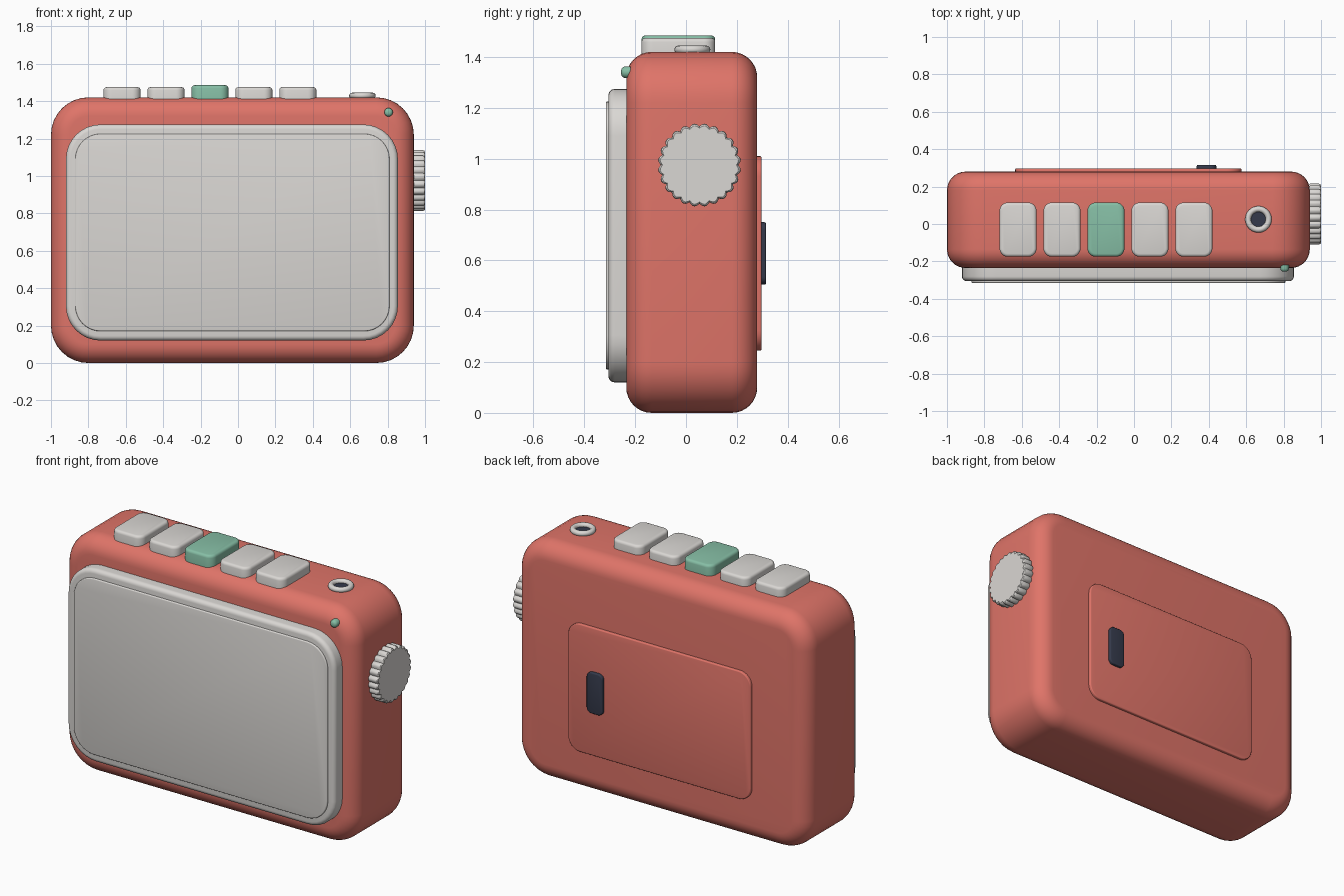
import bpy, bmesh, math
from mathutils import Matrix, Vector

if "Cube" in bpy.data.objects:
    bpy.data.objects.remove(bpy.data.objects["Cube"])


def material(name, rgb):
    m = bpy.data.materials.new(name)
    m.diffuse_color = (*rgb, 1)
    m.use_nodes = True
    m.node_tree.nodes["Principled BSDF"].inputs["Base Color"].default_value = m.diffuse_color
    return m


CORAL = material("coral", (0.74, 0.175, 0.14))
CREAM = material("warm white", (0.70, 0.68, 0.655))
GREEN = material("mint green", (0.24, 0.52, 0.38))
NAVY = material("dark navy", (0.035, 0.042, 0.07))

# Local u, v, depth axes for each direction a part can face
FACING = {
    "front": Matrix(((1, 0, 0), (0, 0, -1), (0, 1, 0))),
    "back": Matrix(((-1, 0, 0), (0, 0, 1), (0, 1, 0))),
    "top": Matrix.Identity(3),
    "right": Matrix(((0, 0, 1), (1, 0, 0), (0, 1, 0))),
}


def loft(name, rings, facing, origin, mat, closed=False):
    """Skin rings of (u, v, depth) points; cap both ends unless closed into a loop."""
    bm = bmesh.new()
    rot = FACING[facing]
    loops = [[bm.verts.new(rot @ Vector(p)) for p in ring] for ring in rings]
    n = len(loops[0])
    pairs = list(zip(loops, loops[1:]))
    if closed:
        pairs.append((loops[-1], loops[0]))
    else:
        bm.faces.new(loops[0][::-1])
        bm.faces.new(loops[-1])
    for a, b in pairs:
        for i in range(n):
            j = (i + 1) % n
            bm.faces.new((a[i], a[j], b[j], b[i]))
    bmesh.ops.recalc_face_normals(bm, faces=bm.faces)
    mesh = bpy.data.meshes.new(name)
    bm.to_mesh(mesh)
    bm.free()
    obj = bpy.data.objects.new(name, mesh)
    obj.location = origin
    mesh.materials.append(mat)
    bpy.context.collection.objects.link(obj)
    bpy.ops.object.select_all(action="DESELECT")
    obj.select_set(True)
    bpy.context.view_layer.objects.active = obj
    bpy.ops.object.shade_smooth_by_angle(angle=math.radians(35))
    return obj


def rounded_rect(w, h, r, inset, depth, steps=8):
    r2 = max(r - inset, 0.003)
    cx, cy = w / 2 - inset - r2, h / 2 - inset - r2
    pts = []
    for q, (sx, sy) in enumerate(((1, 1), (-1, 1), (-1, -1), (1, -1))):
        for k in range(steps + 1):
            a = math.pi / 2 * (q + k / steps)
            pts.append((sx * cx + r2 * math.cos(a), sy * cy + r2 * math.sin(a), depth))
    return pts


def slab(name, w, h, r, depth, facing, origin, mat, edge, both=False, steps=5):
    """Rounded rectangle pushed out by depth, with a rounded outer edge."""
    quarter = [math.pi / 2 * k / steps for k in range(steps + 1)]
    prof = [(edge * (1 - math.cos(a)), depth - edge * (1 - math.sin(a))) for a in quarter]
    if both:
        prof = [(i, depth - d) for i, d in reversed(prof)] + prof
    else:
        prof = [(0, 0)] + prof
    rings = [rounded_rect(w, h, r, i, d) for i, d in prof]
    return loft(name, rings, facing, origin, mat)


def circle(r, depth, n=32):
    return [(r * math.cos(2 * math.pi * i / n), r * math.sin(2 * math.pi * i / n), depth)
            for i in range(n)]


# Case
slab("case", 1.94, 1.42, 0.2, 0.515, "front", (-0.03, 0.28, 0.71), CORAL, 0.1, both=True, steps=8)

# Screen frame and raised screen
slab("screen_frame", 1.775, 1.155, 0.185, 0.09, "front", (-0.0325, -0.215, 0.6975), CREAM, 0.025)
slab("screen", 1.68, 1.055, 0.135, 0.03, "front", (-0.03, -0.285, 0.6975), CREAM, 0.006, steps=3)

# Row of top buttons, the middle one taller and green
for i in range(5):
    mid = i == 2
    slab(f"button_{i + 1}", 0.198, 0.29, 0.045, 0.085 if mid else 0.075, "top",
         (-0.62 + 0.235 * i, -0.03, 1.40), GREEN if mid else CREAM, 0.016, steps=3)

# Headphone socket: rounded ring with a dark hole
ring = [circle(0.055 + 0.016 * math.cos(a), 0.029 + 0.016 * math.sin(a))
        for a in (2 * math.pi * k / 12 for k in range(12))]
loft("socket_ring", ring, "top", (0.665, 0.025, 1.40), CREAM, closed=True)
loft("socket_hole", [circle(0.05, 0), circle(0.05, 0.026)], "top", (0.665, 0.025, 1.40), NAVY)

# Indicator light
dome = [(0.023, 0), (0.023, 0.02), (0.021, 0.028), (0.016, 0.034), (0.008, 0.037)]
loft("indicator_light", [circle(r, d, 20) for r, d in dome], "front",
     (0.805, -0.218, 1.34), GREEN)


# Side dial with a scalloped rim
def scallop(scale, depth, teeth=24, per=6):
    pts = []
    for i in range(teeth * per):
        a = 2 * math.pi * i / (teeth * per)
        r = (0.152 + 0.012 * abs(math.sin(a * teeth / 2))) * scale
        pts.append((r * math.cos(a), r * math.sin(a), depth))
    return pts


loft("dial", [scallop(s, d) for s, d in
              ((0.95, 0), (1, 0.012), (1, 0.058), (0.985, 0.066), (0.95, 0.07))],
     "right", (0.93, 0.053, 0.975), CREAM)

# Battery cover and its latch
slab("battery_cover", 1.21, 0.765, 0.08, 0.027, "back", (-0.03, 0.27, 0.6275), CORAL, 0.006, steps=3)
slab("latch", 0.105, 0.245, 0.03, 0.03, "back", (0.3875, 0.285, 0.6275), NAVY, 0.006, steps=3)
